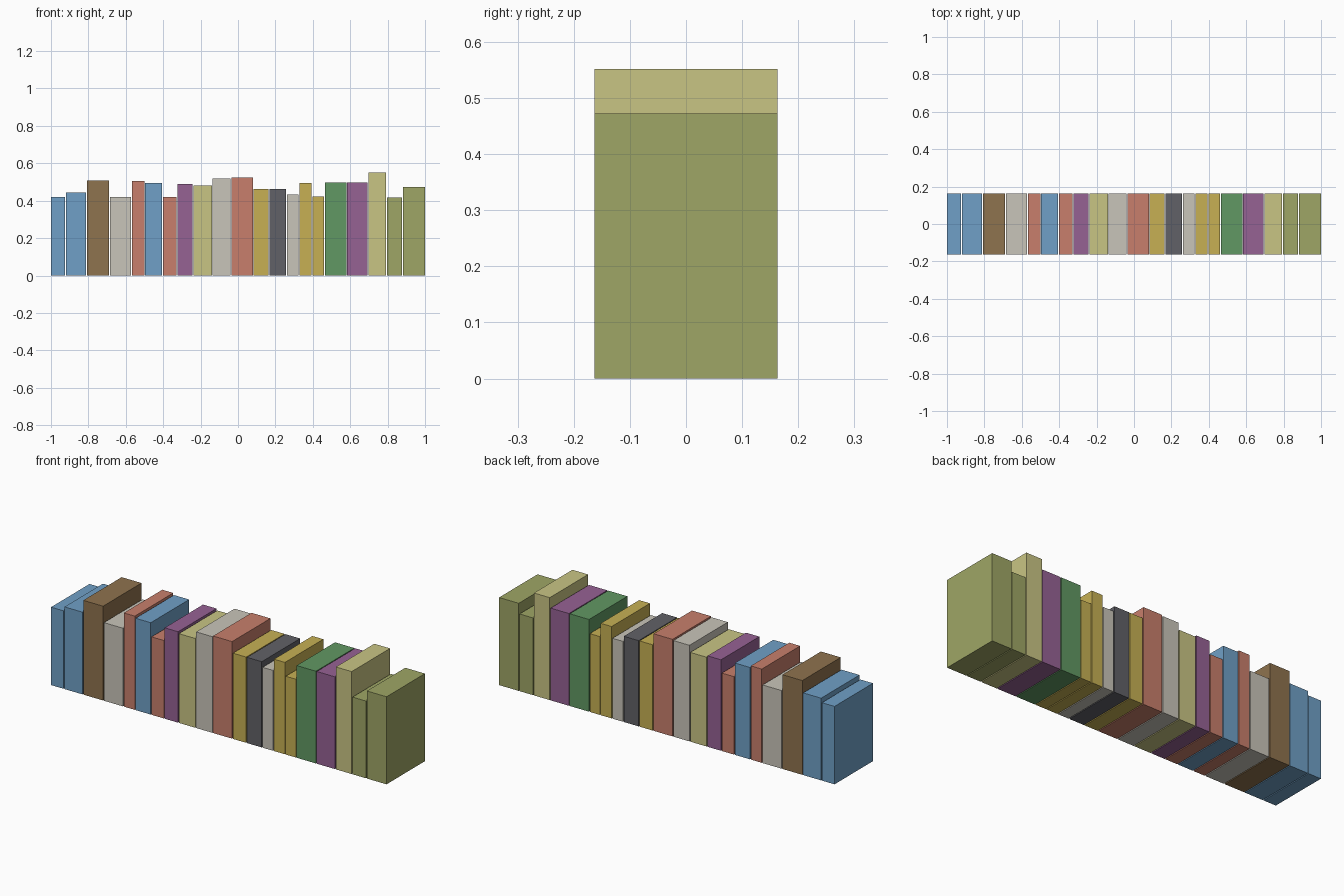
import bpy
import bmesh

if "Cube" in bpy.data.objects:
    bpy.data.objects.remove(bpy.data.objects["Cube"])


def srgb(r, g, b):
    def lin(c):
        c /= 255
        return c / 12.92 if c <= 0.04045 else ((c + 0.055) / 1.055) ** 2.4
    return (lin(r), lin(g), lin(b), 1.0)


COLOURS = {
    "blue": (112, 160, 199), "brown": (143, 115, 78), "grey": (201, 197, 186),
    "red": (200, 127, 108), "purple": (150, 98, 148), "khaki": (201, 197, 132),
    "yellow": (199, 176, 84), "charcoal": (97, 97, 103), "green": (97, 152, 99),
    "olive": (159, 166, 102),
}
materials = {}
for name, rgb in COLOURS.items():
    materials[name] = bpy.data.materials.new(name + " cover")
    materials[name].diffuse_color = srgb(*rgb)

# Row of books: colour, left edge, right edge, height
BOOKS = [
    ("blue", -1.0, -0.925, 0.42), ("blue", -0.92, -0.813, 0.443),
    ("brown", -0.808, -0.69, 0.508), ("grey", -0.685, -0.571, 0.421),
    ("red", -0.566, -0.501, 0.505), ("blue", -0.496, -0.406, 0.495),
    ("red", -0.401, -0.328, 0.42), ("purple", -0.323, -0.243, 0.49),
    ("khaki", -0.238, -0.14, 0.481), ("grey", -0.135, -0.039, 0.518),
    ("red", -0.034, 0.079, 0.523), ("yellow", 0.084, 0.163, 0.462),
    ("charcoal", 0.168, 0.256, 0.462), ("grey", 0.261, 0.324, 0.433),
    ("yellow", 0.329, 0.394, 0.495), ("yellow", 0.399, 0.459, 0.422),
    ("green", 0.464, 0.579, 0.497), ("purple", 0.584, 0.693, 0.497),
    ("khaki", 0.698, 0.792, 0.552), ("olive", 0.797, 0.878, 0.416),
    ("olive", 0.883, 1.0, 0.472),
]
DEPTH = 0.327

for i, (colour, x0, x1, height) in enumerate(BOOKS, 1):
    bm = bmesh.new()
    bmesh.ops.create_cube(bm, size=1)
    bmesh.ops.scale(bm, vec=(x1 - x0, DEPTH, height), verts=bm.verts)
    bmesh.ops.translate(bm, vec=(0, 0, height / 2), verts=bm.verts)
    mesh = bpy.data.meshes.new(f"book_{i:02d}")
    bm.to_mesh(mesh)
    bm.free()
    mesh.materials.append(materials[colour])
    book = bpy.data.objects.new(f"book_{i:02d}", mesh)
    book.location.x = (x0 + x1) / 2
    bpy.context.collection.objects.link(book)

for m in bpy.data.materials:
    if m.users and not m.is_grease_pencil:
        m.use_nodes = True
        m.node_tree.nodes["Principled BSDF"].inputs["Base Color"].default_value = m.diffuse_color
